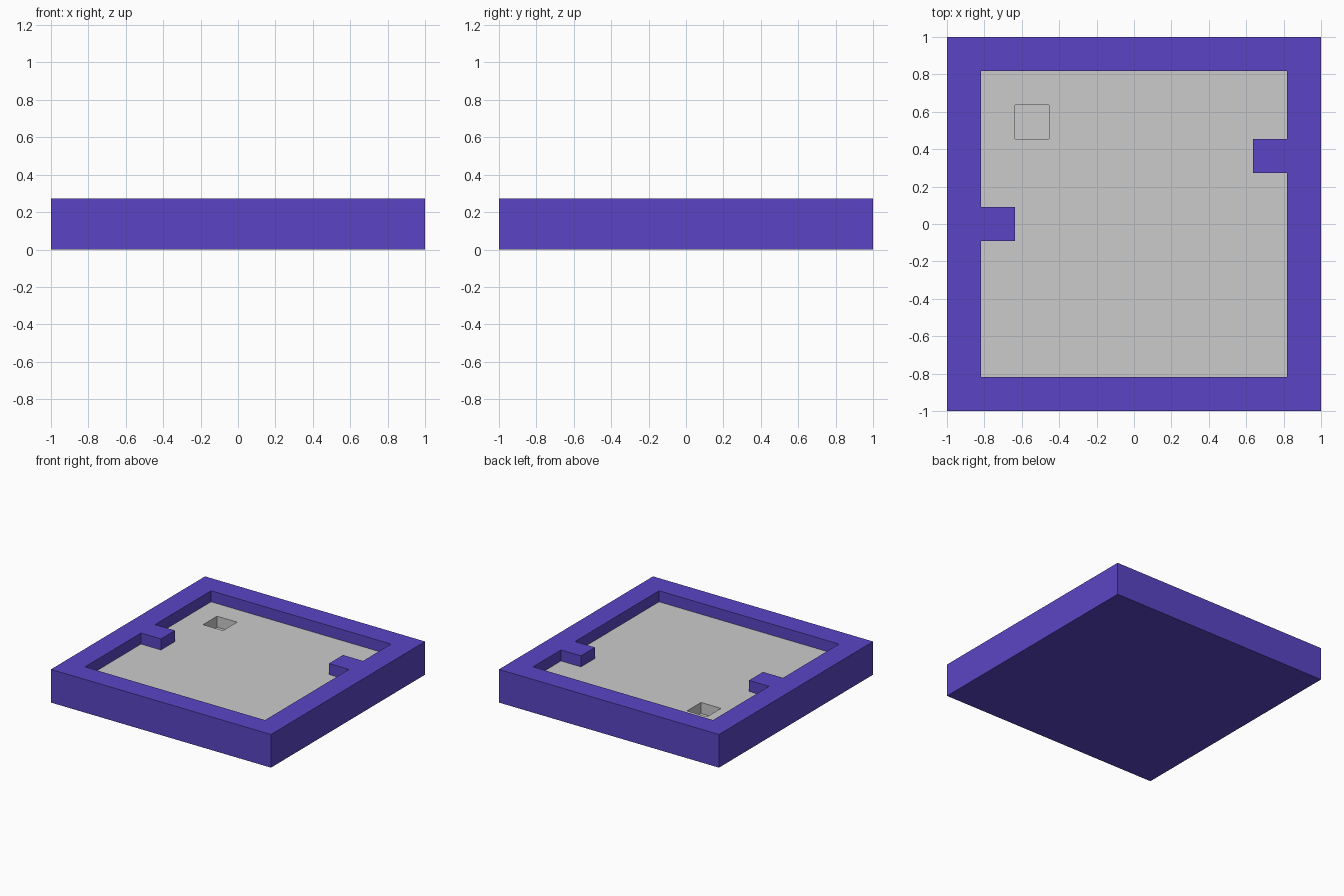
import bpy
import bmesh

if "Cube" in bpy.data.objects:
    bpy.data.objects.remove(bpy.data.objects["Cube"])

U = 2 / 11                       # grid unit of the tray
TOP, FLOOR, PIT = 1.5 * U, U, 0.5 * U


def rect(x0, y0, x1, y1):
    return [(x0, y0), (x1, y0), (x1, y1), (x0, y1)]


def loop(bm, pts, z):
    """Closed loop of vertices at height z, given in grid units."""
    return [bm.verts.new((x * U, y * U, z)) for x, y in pts]


def edges(bm, vs):
    return [bm.edges.get(p) or bm.edges.new(p) for p in zip(vs, vs[1:] + vs[:1])]


def walls(bm, low, high, inward=False):
    """Vertical walls between two matching loops."""
    n = len(low)
    for i in range(n):
        j = (i + 1) % n
        f = bm.faces.new((low[i], low[j], high[j], high[i]))
        if inward:
            f.normal_flip()


def holed_face(bm, outer, inner):
    """Flat upward surface between an outer loop and a hole."""
    geom = bmesh.ops.triangle_fill(bm, use_beauty=True, normal=(0, 0, 1),
                                   edges=edges(bm, outer) + edges(bm, inner))["geom"]
    for f in geom:
        if isinstance(f, bmesh.types.BMFace):
            f.normal_update()
            if f.normal.z < 0:
                f.normal_flip()


def finish(bm, name, mat=None):
    me = bpy.data.meshes.new(name)
    bm.to_mesh(me)
    bm.free()
    ob = bpy.data.objects.new(name, me)
    bpy.context.collection.objects.link(ob)
    if mat:
        me.materials.append(mat)
    return ob


purple = bpy.data.materials.new("purple")
purple.diffuse_color = (0.105, 0.06, 0.56, 1)
purple.use_nodes = True
purple.node_tree.nodes["Principled BSDF"].inputs["Base Color"].default_value = purple.diffuse_color

# Recess outline with a square tab on the left and right walls
outer = rect(-5.5, -5.5, 5.5, 5.5)
recess = [(-4.5, -4.5), (4.5, -4.5),
          (4.5, 1.5), (3.5, 1.5), (3.5, 2.5), (4.5, 2.5),
          (4.5, 4.5), (-4.5, 4.5),
          (-4.5, 0.5), (-3.5, 0.5), (-3.5, -0.5), (-4.5, -0.5)]
pit = rect(-3.5, 2.5, -2.5, 3.5)

# Tray frame with its underside
bm = bmesh.new()
base, rim = loop(bm, outer, 0), loop(bm, outer, TOP)
inner_low, inner_high = loop(bm, recess, FLOOR), loop(bm, recess, TOP)
walls(bm, base, rim)
walls(bm, inner_low, inner_high, inward=True)
bm.faces.new(base[::-1])
holed_face(bm, rim, inner_high)
finish(bm, "tray_frame", purple)

# Recessed floor with a square pit
bm = bmesh.new()
border, pit_top, pit_low = loop(bm, recess, FLOOR), loop(bm, pit, FLOOR), loop(bm, pit, PIT)
walls(bm, pit_low, pit_top, inward=True)
bm.faces.new(pit_low)
holed_face(bm, border, pit_top)
finish(bm, "recessed_floor")
